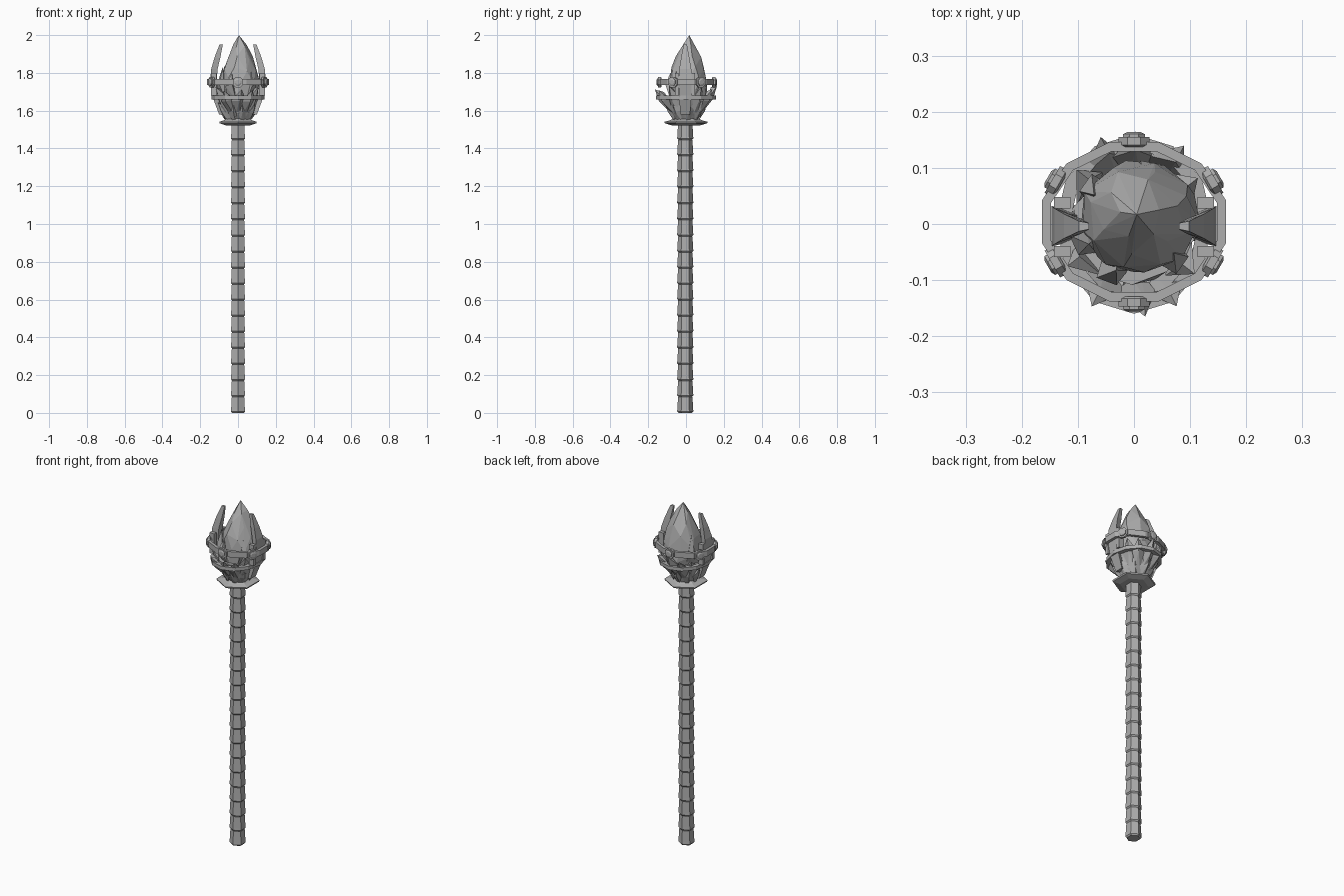
import bpy, bmesh, math, random
from mathutils import Vector, Matrix

random.seed(4)
cube = bpy.data.objects.get("Cube")
if cube:
    bpy.data.objects.remove(cube)

stone = bpy.data.materials.new("stone grey")
stone.use_nodes = True
GREY = (0.42, 0.42, 0.42, 1)
stone.diffuse_color = GREY
stone.node_tree.nodes["Principled BSDF"].inputs["Base Color"].default_value = GREY


def finish(name, bm):
    bmesh.ops.recalc_face_normals(bm, faces=bm.faces)
    mesh = bpy.data.meshes.new(name)
    bm.to_mesh(mesh)
    bm.free()
    mesh.materials.append(stone)
    obj = bpy.data.objects.new(name, mesh)
    bpy.context.collection.objects.link(obj)
    return obj


def loft(bm, loops, closed=False):
    """Skin a list of point loops; cap the ends unless closed into a ring."""
    rows = [[bm.verts.new(p) for p in loop] for loop in loops]
    n = len(rows[0])
    pairs = list(zip(rows, rows[1:]))
    if closed:
        pairs.append((rows[-1], rows[0]))
    for a, b in pairs:
        for i in range(n):
            j = (i + 1) % n
            bm.faces.new((a[i], a[j], b[j], b[i]))
    if not closed:
        bm.faces.new(rows[0][::-1])
        bm.faces.new(rows[-1])


def ngon(sides, rx, ry, z, cy=0.0, turn=math.pi / 2):
    return [Vector((rx * math.cos(turn + math.tau * i / sides),
                    cy + ry * math.sin(turn + math.tau * i / sides), z))
            for i in range(sides)]


def hull(bm, points):
    verts = [bm.verts.new(p) for p in points]
    out = bmesh.ops.convex_hull(bm, input=verts)
    junk = {g for g in out["geom_interior"] if isinstance(g, bmesh.types.BMVert)}
    bmesh.ops.delete(bm, geom=list(junk), context="VERTS")


def polar(angle, r, z, side=0.0):
    c, s = math.cos(angle), math.sin(angle)
    return Vector((r * c - side * s, r * s + side * c, z))


# Shaft of stacked hexagonal segments, each flaring at its lower rim
bm = bmesh.new()
COUNT, BASE, TOP = 18, 0.0, 1.53
step = (TOP - BASE) / COUNT
for k in range(COUNT):
    z = BASE + k * step
    profile = [(0.036, z), (0.043, z + 0.008), (0.042, z + 0.02), (0.038, z + step)]
    loft(bm, [ngon(6, r, r, h, -0.004) for r, h in profile])
finish("shaft", bm)

# Hexagonal guard plate
bm = bmesh.new()
plate = [(0.075, 1.522), (0.112, 1.533), (0.115, 1.541), (0.085, 1.549), (0.065, 1.56)]
loft(bm, [ngon(6, r, r, z) for r, z in plate])
finish("guard_plate", bm)

# Rough cup under the crystal
bm = bmesh.new()
cup = [(0.06, 1.545), (0.083, 1.585), (0.1, 1.63), (0.108, 1.67)]
loops = []
for k, (r, z) in enumerate(cup):
    loops.append([p + Vector((random.uniform(-1, 1), random.uniform(-1, 1), 0)) * 0.006
                  for p in ngon(10, r, r, z, turn=k * math.pi / 10)])
loft(bm, loops)
bmesh.ops.triangulate(bm, faces=bm.faces)
finish("cup", bm)

# Two tiers of pointed shards wrapped around the cup
bm = bmesh.new()


def shard(angle, low, high, reach, width):
    mid = (low + high) / 2
    lean = random.uniform(-0.02, 0.02)
    inner = 0.068 if low < 1.58 else 0.085
    hull(bm, [polar(angle, inner, low, -width * 0.3),
              polar(angle, inner, low, width * 0.3),
              polar(angle, reach * 0.72, mid, -width),
              polar(angle, reach * 0.72, mid + 0.015, width),
              polar(angle, reach * 0.87, mid, lean * 0.5),
              polar(angle, reach * 0.8, high - 0.01, lean),
              polar(angle, reach, high, lean)])


for i in range(9):
    shard(math.tau * (i + 0.25) / 9, 1.55, 1.65 + random.uniform(-0.02, 0.01), 0.114, 0.03)
for half in (90, 270):
    for offset in (-52, -27, 0, 27, 52):
        reach = 0.165 if abs(offset) < 40 else 0.14
        shard(math.radians(half + offset), 1.59, 1.725 + random.uniform(-0.02, 0.01), reach, 0.038)
finish("cup_shards", bm)

# Faceted crystal
bm = bmesh.new()
levels = [(1.57, 0.06, 7), (1.63, 0.088, 8), (1.7, 0.102, 9), (1.76, 0.104, 9),
          (1.82, 0.09, 8), (1.88, 0.068, 6), (1.94, 0.038, 5)]
points = [Vector((0.005, 0.017, 2.0))]
for k, (z, r, sides) in enumerate(levels):
    for p in ngon(sides, r, r, z, turn=k * 0.9):
        p.x = p.x * random.uniform(0.93, 1.06) + 0.01
        p.y = p.y * random.uniform(0.93, 1.06) + 0.012
        p.z += random.uniform(-0.018, 0.018)
        points.append(p)
hull(bm, points)
finish("crystal", bm)

# Side splinters leaning on the crystal
bm = bmesh.new()
for degrees, tall in ((200, 1.83), (245, 1.8), (320, 1.81), (75, 1.82), (140, 1.84)):
    a = math.radians(degrees)
    hull(bm, [polar(a, 0.08, 1.66, -0.025), polar(a, 0.08, 1.66, 0.025),
              polar(a, 0.115, 1.73, -0.02), polar(a, 0.112, 1.74, 0.018),
              polar(a, 0.07, 1.74), polar(a, 0.088, tall, 0.006)])
finish("crystal_splinters", bm)


# Two bands around the head
def band(name, sides, rx, ry, low, high, thick, cy=0.0, turn=math.pi / 2):
    bm = bmesh.new()
    loft(bm, [ngon(sides, rx - t, ry - t, z, cy, turn)
              for t, z in ((0, low), (0, high), (thick, high), (thick, low))], closed=True)
    finish(name, bm)


band("lower_band", 12, 0.14, 0.16, 1.66, 1.68, 0.025)
band("upper_band", 12, 0.17, 0.147, 1.735, 1.768, 0.017, 0.004, math.radians(75))

# Six octagonal studs on the upper band
bm = bmesh.new()
for degrees in range(30, 390, 60):
    a = math.radians(degrees)
    centre = Vector((0.162 * math.cos(a), 0.004 + 0.145 * math.sin(a), 1.751))
    place = Matrix.Translation(centre) @ Matrix.Rotation(a, 4, "Z") @ Matrix.Rotation(math.pi / 2, 4, "Y")
    rings = [(0.024, -0.012), (0.03, -0.008), (0.03, 0.006), (0.021, 0.006), (0.021, 0.011), (0.013, 0.015)]
    loft(bm, [[place @ p for p in ngon(8, r, r, h, turn=math.pi / 8)] for r, h in rings])
finish("band_studs", bm)

# Curved claws with a pair of brackets, on both sides
claw = [(0.07, 0.1, 0.025, 1.58), (0.1, 0.13, 0.032, 1.66), (0.113, 0.147, 0.036, 1.76),
        (0.108, 0.142, 0.032, 1.82), (0.094, 0.125, 0.022, 1.88), (0.08, 0.098, 0.009, 1.95)]
for side, label in ((1, "left"), (-1, "right")):
    bm = bmesh.new()
    loft(bm, [[Vector((side * inner, -0.004 - w * 0.6, z)), Vector((side * outer, -0.004 - w, z)),
               Vector((side * outer, -0.004 + w, z)), Vector((side * inner, -0.004 + w * 0.6, z))]
              for inner, outer, w, z in claw])
    finish(label + "_claw", bm)
    bm = bmesh.new()
    for y in (0.038, -0.049):
        place = Matrix.Translation((side * 0.128, y, 1.74)) @ Matrix.Diagonal((0.03, 0.02, 0.12, 1))
        bmesh.ops.create_cube(bm, size=1, matrix=place)
    finish(label + "_claw_brackets", bm)
